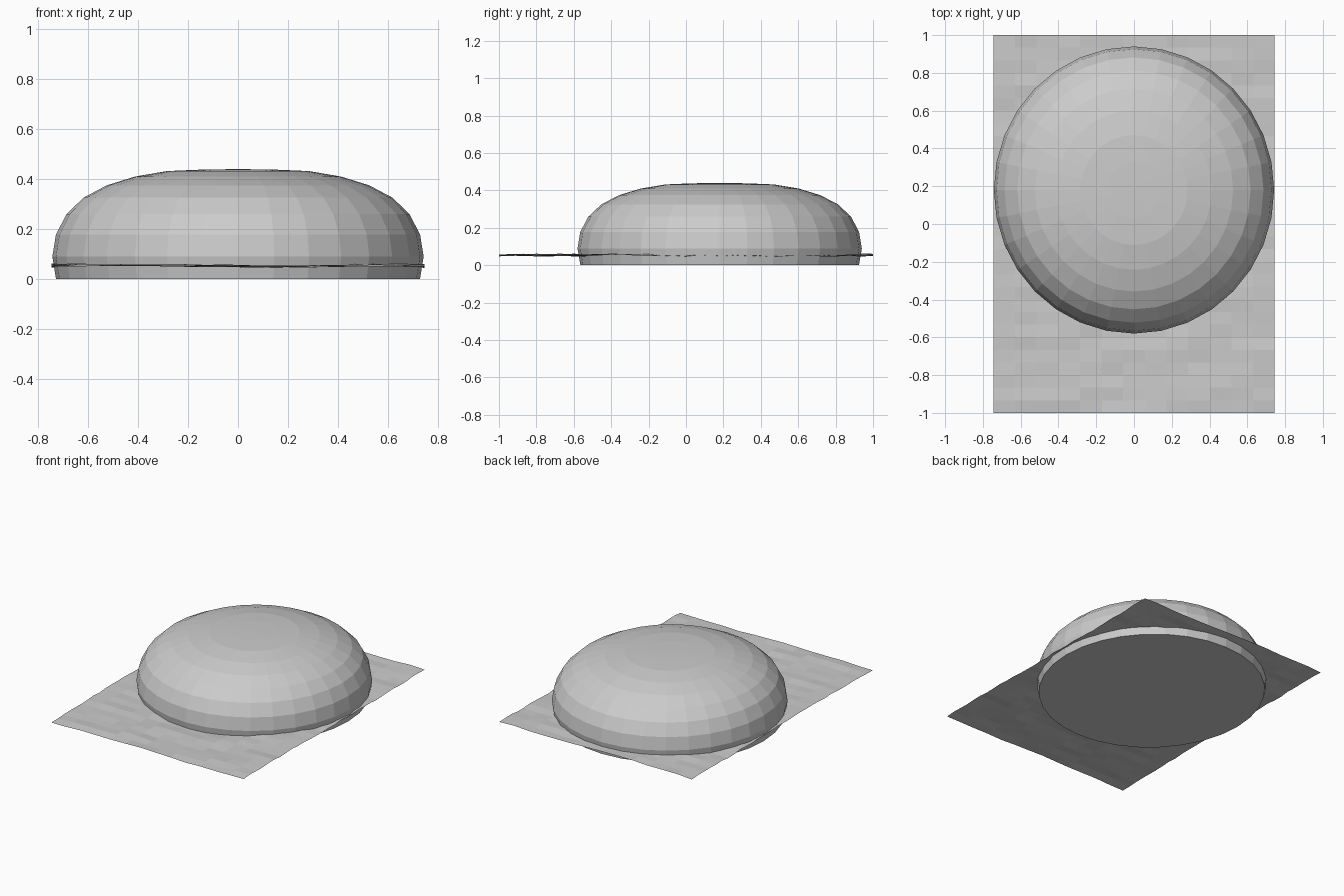
import bpy, bmesh, math, random

if "Cube" in bpy.data.objects:
    bpy.data.objects.remove(bpy.data.objects["Cube"])

random.seed(4)

grey = bpy.data.materials.new("plain grey")
grey.diffuse_color = (0.6, 0.6, 0.6, 1)
grey.use_nodes = True
grey.node_tree.nodes["Principled BSDF"].inputs["Base Color"].default_value = grey.diffuse_color


def finish(name, bm):
    mesh = bpy.data.meshes.new(name)
    bm.to_mesh(mesh)
    bm.free()
    mesh.materials.append(grey)
    obj = bpy.data.objects.new(name, mesh)
    bpy.context.collection.objects.link(obj)
    return obj


# Flattened dome: stacked 32-sided rings (radius factor, height), closed below
SEG, RX, RY, CY = 32, 0.742, 0.76, 0.18
heights = [0.438, 0.432, 0.41, 0.375, 0.326, 0.26, 0.178, 0.09]
profile = [(math.sin((k + 1) * math.pi / 16), z) for k, z in enumerate(heights)]
profile.append((0.98, 0.0))
bm = bmesh.new()
rings = []
for f, z in profile:
    rings.append([bm.verts.new((RX * f * math.cos(2 * math.pi * i / SEG),
                                CY + RY * f * math.sin(2 * math.pi * i / SEG), z))
                  for i in range(SEG)])
apex = bm.verts.new((0, CY, 0.44))
for i in range(SEG):
    j = (i + 1) % SEG
    bm.faces.new((apex, rings[0][i], rings[0][j]))
    for upper, lower in zip(rings, rings[1:]):
        bm.faces.new((upper[i], lower[i], lower[j], upper[j]))
bm.faces.new(rings[-1][::-1])
finish("dome", bm)

# Thin crumpled ground sheet
COLS, ROWS = 13, 30
bm = bmesh.new()
grid = []
for r in range(ROWS + 1):
    row = []
    for c in range(COLS + 1):
        x, y = -0.745 + 1.49 * c / COLS, -1 + 2 * r / ROWS
        z = 0.054 + 0.004 * math.sin(5 * x + 3 * y) + random.uniform(-0.005, 0.005)
        row.append(bm.verts.new((x, y, z)))
    grid.append(row)
for r in range(ROWS):
    for c in range(COLS):
        bm.faces.new((grid[r][c], grid[r][c + 1], grid[r + 1][c + 1], grid[r + 1][c]))
finish("ground_sheet", bm)
